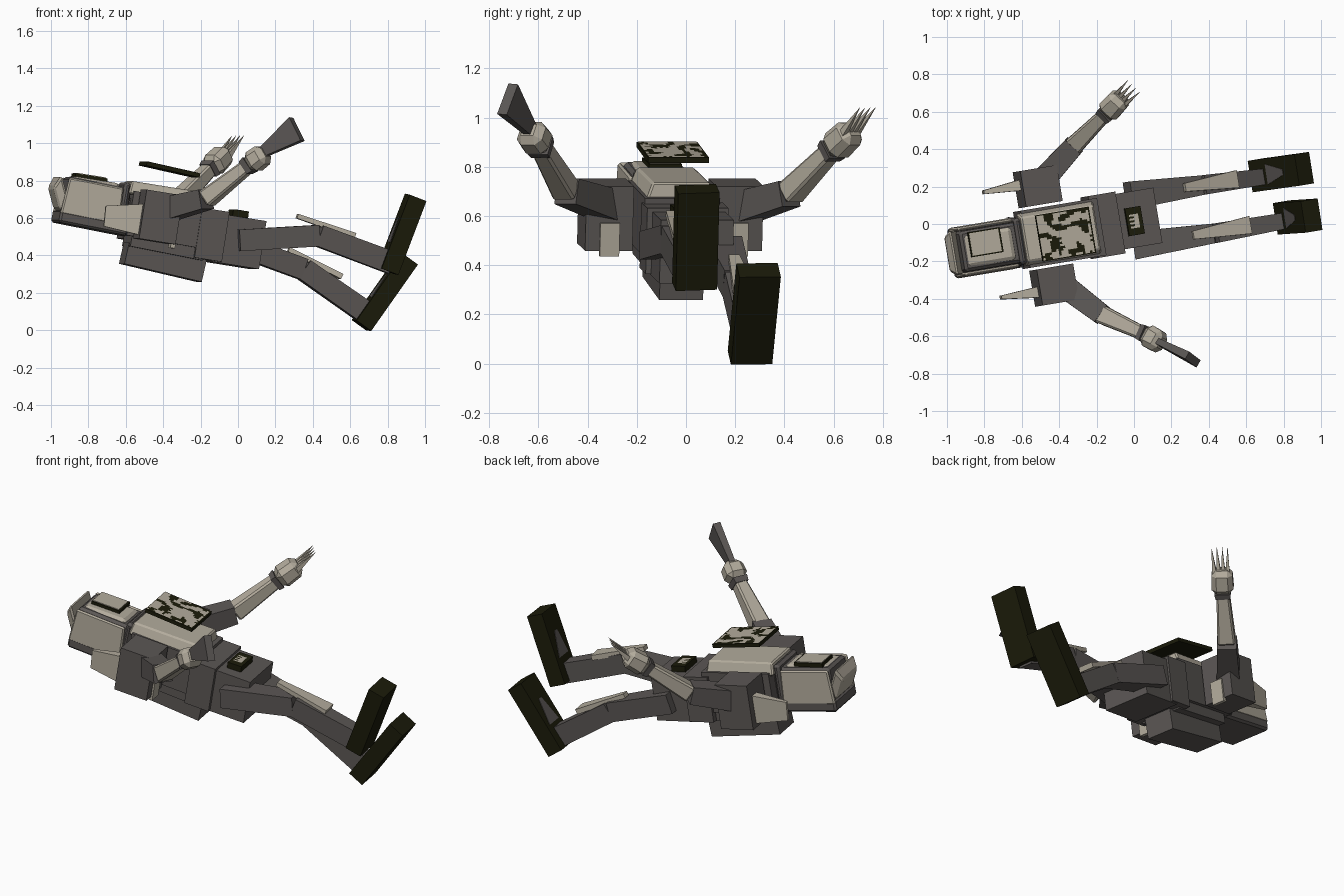
import bpy, bmesh, math
from mathutils import Vector, Matrix, noise

if "Cube" in bpy.data.objects:
    bpy.data.objects.remove(bpy.data.objects["Cube"])

YAW = math.radians(9.5)
ROT = Matrix.Rotation(YAW, 3, 'Z')
MID = 0.015                       # centre line of the body across its width


def material(name, rgb):
    m = bpy.data.materials.new(name)
    m.diffuse_color = (*rgb, 1)
    m.use_nodes = True
    m.node_tree.nodes["Principled BSDF"].inputs["Base Color"].default_value = m.diffuse_color
    return m


LIGHT = material("pale stone", (0.45, 0.41, 0.335))
DARK = material("dark grey", (0.105, 0.095, 0.09))
BLACK = material("olive black", (0.011, 0.011, 0.003))


def P(u, s, z):
    """Body coordinates (towards feet, across, up) to world."""
    return ROT @ Vector((u, s, z))


SIDE = P(0, 1, 0)


def add(name, bm, mats, bevel=0):
    bmesh.ops.recalc_face_normals(bm, faces=bm.faces)
    me = bpy.data.meshes.new(name)
    bm.to_mesh(me)
    bm.free()
    for m in mats:
        me.materials.append(m)
    ob = bpy.data.objects.new(name, me)
    bpy.context.collection.objects.link(ob)
    if bevel:
        b = ob.modifiers.new("bevel", 'BEVEL')
        b.width, b.segments = bevel, 1
    return ob


def beam(name, a, b, wa, wb, mat, side=SIDE, bevel=0):
    """Tapered box from a to b; wa and wb are (width along side, height)."""
    a, b = Vector(a), Vector(b)
    d = (b - a).normalized()
    s = (side - d * side.dot(d)).normalized()
    n = s.cross(d)
    bm = bmesh.new()
    ends = []
    for p, (w, h) in ((a, wa), (b, wb)):
        ends.append([bm.verts.new(p + s * i * w / 2 + n * j * h / 2)
                     for i, j in ((-1, -1), (1, -1), (1, 1), (-1, 1))])
    for e in ends:
        bm.faces.new(e)
    for i in range(4):
        k = (i + 1) % 4
        bm.faces.new((ends[0][i], ends[0][k], ends[1][k], ends[1][i]))
    return add(name, bm, [mat], bevel)


def tilt(u, s, z, pitch):
    return Matrix.Translation(P(u, s, z)) @ ROT.to_4x4() @ Matrix.Rotation(math.radians(pitch), 4, 'Y')


def block(name, u, s, z, dims, pitch, mat, top=(1, 1), bevel=0):
    """Box tilted down towards the feet; top scales the upper face."""
    bm = bmesh.new()
    bmesh.ops.create_cube(bm, size=1)
    for v in bm.verts:
        f = top if v.co.z > 0 else (1, 1)
        v.co = Vector((v.co.x * dims[0] * f[0], v.co.y * dims[1] * f[1], v.co.z * dims[2]))
    bm.transform(tilt(u, s, z, pitch))
    return add(name, bm, [mat], bevel)


def patch_plate(name, u, s, z, size, pitch, cells, rule):
    """Thin grid of faces coloured cell by cell."""
    bm = bmesh.new()
    bmesh.ops.create_grid(bm, x_segments=cells[0], y_segments=cells[1], size=0.5)
    for f in bm.faces:
        c = f.calc_center_median()
        f.material_index = 0 if rule(c.x * 2, c.y * 2) else 1
    bm.transform(tilt(u, s, z, pitch) @ Matrix.Diagonal((size[0], size[1], 1, 1)))
    return add(name, bm, [LIGHT, BLACK])


# Head: dark core, pale panels, pale crown, visor
block("head_core", -0.785, 0.005, 0.667, (0.35, 0.25, 0.25), 11, DARK, (0.98, 0.86), 0.015)
block("head_back", -0.80, 0.005, 0.575, (0.38, 0.27, 0.07), 11, DARK, bevel=0.012)
block("head_rim", -0.637, 0.01, 0.655, (0.04, 0.275, 0.27), 11, DARK, (1, 0.9), 0.015)
block("face_panel", -0.785, 0.005, 0.79, (0.28, 0.19, 0.03), 9, LIGHT, (0.9, 0.85), 0.012)
for k in (-1, 1):
    block("head_side_panel", -0.805, 0.005 + k * 0.122, 0.69, (0.325, 0.03, 0.20), 11, LIGHT, (0.92, 0.6), 0.008)
beam("head_crown", P(-0.945, 0.005, 0.72), P(-1.0, 0.005, 0.705), (0.25, 0.225), (0.19, 0.12), LIGHT, bevel=0.012)
block("visor_rim", -0.80, 0.035, 0.813, (0.175, 0.135, 0.024), 9, BLACK)
block("visor_face", -0.80, 0.035, 0.826, (0.16, 0.122, 0.006), 9, LIGHT)
beam("neck", P(-0.65, MID, 0.63), P(-0.55, MID, 0.62), (0.18, 0.16), (0.18, 0.16), DARK)

# Torso, pack, waist and pelvis
block("torso", -0.40, MID, 0.59, (0.42, 0.31, 0.24), 10, DARK)
block("chest_panel", -0.40, MID, 0.732, (0.42, 0.29, 0.07), 9, LIGHT, (0.95, 0.82), 0.008)
block("back_slab", -0.40, MID, 0.45, (0.40, 0.27, 0.08), 11, DARK)
block("back_pack", -0.405, MID, 0.365, (0.43, 0.18, 0.12), 13, DARK)
block("waist", -0.165, 0.02, 0.51, (0.15, 0.335, 0.27), 9, DARK)
block("pelvis", -0.015, 0.025, 0.475, (0.26, 0.30, 0.26), 9, DARK)
block("belt_plate", 0.005, 0.015, 0.623, (0.085, 0.15, 0.035), 8, BLACK)
patch_plate("belt_mark", 0.005, 0.015, 0.6425, (0.05, 0.075), 8, (4, 7),
            lambda x, y: x > 0.2 or round((y + 1) * 3.5 - 0.5) % 2 == 0)

# Floating mottled chest plate
block("floating_plate", -0.37, 0.007, 0.859, (0.295, 0.25, 0.022), 12.5, BLACK)
patch_plate("floating_plate_mottle", -0.37, 0.007, 0.8715, (0.285, 0.24), 12.5, (22, 20),
            lambda x, y: noise.noise((x * 2.6, y * 3.4, 0.7)) + 0.35 * noise.noise((x * 8, y * 8, 3.1)) < 0.17)

# Shoulders with tapered fins
for k in (-1, 1):
    block("shoulder", -0.475, MID + k * 0.267, 0.605, (0.20, 0.195, 0.265), 9, DARK)
    block("shoulder_underplate", -0.392, MID + k * 0.265, 0.505, (0.025, 0.08, 0.135), 9, LIGHT)
    beam("shoulder_fin", P(-0.56, MID + k * 0.29, 0.59), P(-0.768, MID + k * 0.285, 0.61),
         (0.06, 0.17), (0.02, 0.11), LIGHT)

# Arms: shoulder, elbow, wrist, hand end
ARMS = {"right": ((-0.40, -0.31, 0.64), (-0.17, -0.485, 0.70), (0.07, -0.595, 0.89), (0.15, -0.64, 0.95)),
        "left": ((-0.50, 0.22, 0.63), (-0.32, 0.42, 0.69), (-0.14, 0.60, 0.875), (-0.065, 0.68, 0.95))}
UP = Vector((0, 0, 1))
for n, (sh, el, wr, ha) in ARMS.items():
    beam(n + "_upper_arm", sh, el, (0.125, 0.13), (0.105, 0.11), DARK, UP)
    beam(n + "_forearm", el, wr, (0.095, 0.10), (0.07, 0.07), LIGHT, UP, 0.01)
    h0 = Vector(wr).lerp(Vector(ha), -0.05)
    beam(n + "_wrist", Vector(wr).lerp(Vector(el), 0.12), h0, (0.08, 0.08), (0.09, 0.09), DARK, UP)
    beam(n + "_hand", h0, ha, (0.12, 0.125), (0.11, 0.115), LIGHT, UP, 0.028)

# Blade in the right hand
beam("hand_blade", (0.08, -0.605, 0.915), (0.315, -0.725, 1.075), (0.03, 0.03), (0.145, 0.045), DARK,
     Vector((0.07, -0.05, -0.11)))

# Claws on the left hand
tip_dir = Vector((0.075, 0.075, 0.105))
across = tip_dir.cross(UP).normalized()
for i in range(4):
    base = Vector((-0.075, 0.663, 0.935)) + across * (i - 1.5) * 0.024
    beam("claw", base, base + tip_dir + across * (i - 1.5) * 0.006, (0.03, 0.024), (0.001, 0.001), LIGHT, UP)

# Legs: hip, knee, ankle, heel, toe, knee guard start and end
LEGS = {"right": ((0.0, -0.115, 0.48), (0.43, -0.05, 0.505), (0.82, 0.02, 0.36), (0.80, 0.035, 0.315),
                  (0.95, 0.045, 0.71), (0.315, -0.06, 0.61), (0.62, -0.005, 0.505)),
        "left": ((-0.03, 0.15, 0.465), (0.35, 0.205, 0.325), (0.68, 0.25, 0.095), (0.66, 0.26, 0.025),
                 (0.91, 0.295, 0.38), (0.27, 0.195, 0.432), (0.55, 0.24, 0.287))}
for n, (hip, knee, ankle, heel, toe, g0, g1) in LEGS.items():
    beam(n + "_thigh", hip, knee, (0.15, 0.115), (0.105, 0.115), DARK)
    beam(n + "_shin", knee, ankle, (0.105, 0.115), (0.085, 0.12), DARK)
    beam(n + "_knee_guard", g0, g1, (0.045, 0.025), (0.095, 0.03), LIGHT)
    beam(n + "_foot", heel, toe, (0.17, 0.097), (0.17, 0.097), BLACK)
    # Grey instep patch
    h, t = Vector(heel), Vector(toe)
    out = -SIDE.cross((t - h).normalized()).normalized() * 0.047
    beam(n + "_instep_patch", h.lerp(t, 0.35) + out, h.lerp(t, 0.7) + out, (0.11, 0.008), (0.03, 0.008), DARK)
